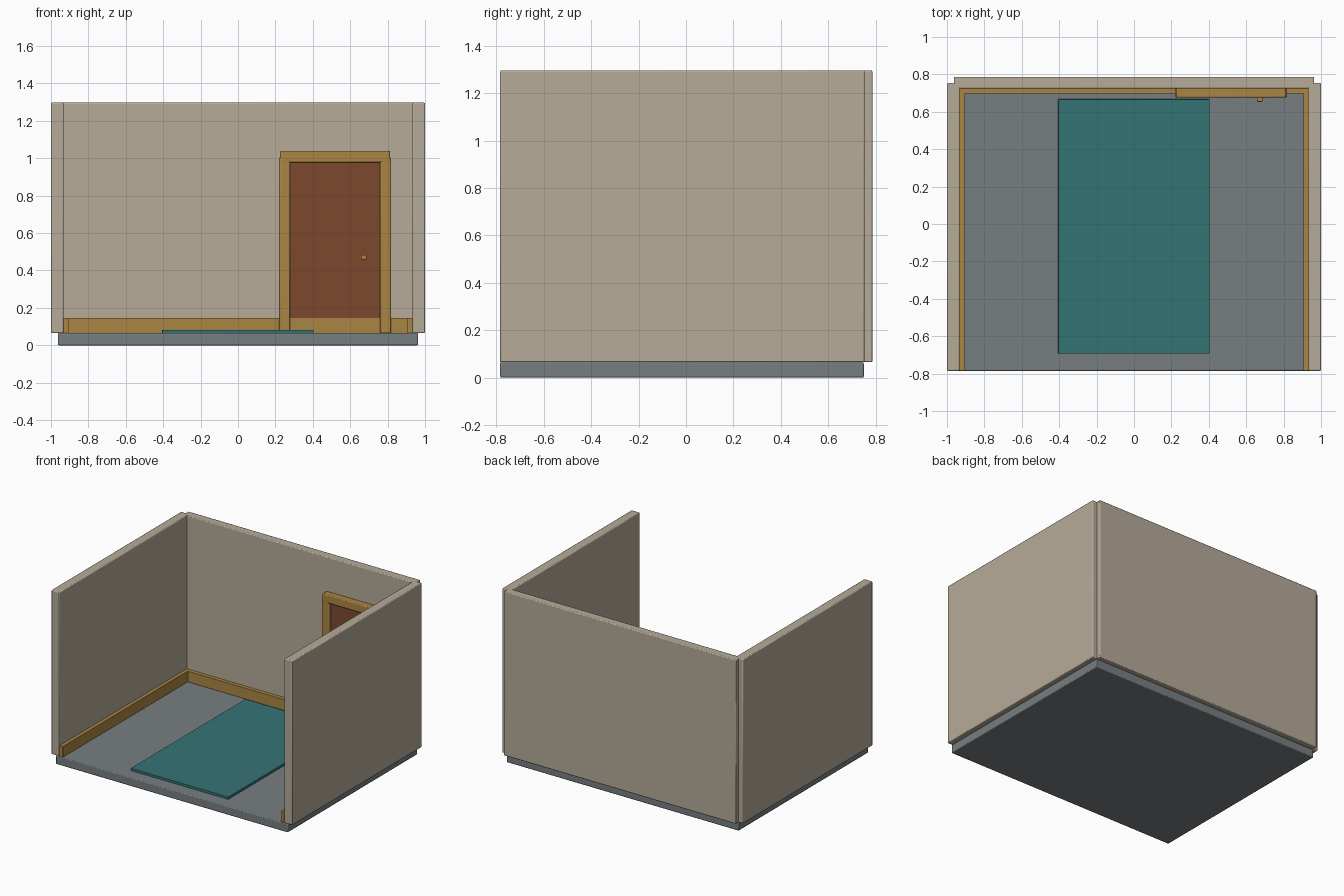
import bpy

if "Cube" in bpy.data.objects:
    bpy.data.objects.remove(bpy.data.objects["Cube"])


def make_material(name, srgb):
    mat = bpy.data.materials.new(name)
    lin = [((c / 255 + 0.055) / 1.055) ** 2.4 for c in srgb]
    mat.diffuse_color = (*lin, 1.0)
    mat.use_nodes = True
    mat.node_tree.nodes["Principled BSDF"].inputs["Base Color"].default_value = mat.diffuse_color
    return mat


wall_mat = make_material("warm beige plaster", (182, 171, 153))
floor_mat = make_material("slate grey", (119, 126, 129))
rug_mat = make_material("teal fabric", (53, 116, 117))
trim_mat = make_material("golden wood", (170, 133, 68))
door_mat = make_material("red brown wood", (125, 73, 47))


def box(name, x, y, z, mat, bevel=0.006):
    """Box between the given (min, max) ranges with softened edges."""
    bpy.ops.mesh.primitive_cube_add(
        size=1, location=[(r[0] + r[1]) / 2 for r in (x, y, z)])
    obj = bpy.context.object
    obj.name = name
    obj.scale = [r[1] - r[0] for r in (x, y, z)]
    bpy.ops.object.transform_apply(location=False, rotation=False, scale=True)
    obj.data.materials.append(mat)
    if bevel:
        mod = obj.modifiers.new("soft edges", 'BEVEL')
        mod.width = bevel
        mod.segments = 2
    bpy.ops.object.shade_smooth_by_angle()
    return obj


FLOOR_TOP = 0.065
WALL_TOP = 1.297
FRONT = -0.785

# Floor slab and rug
box("floor", (-0.963, 0.963), (FRONT, 0.751), (0, FLOOR_TOP), floor_mat)
box("rug", (-0.406, 0.404), (-0.693, 0.667), (FLOOR_TOP - 0.003, 0.083),
    rug_mat, 0.002)

# Back wall and its skirting board
box("back_wall", (-0.963, 0.963), (0.725, 0.787), (FLOOR_TOP, WALL_TOP), wall_mat)
box("back_skirting", (-0.935, 0.935), (0.697, 0.727), (FLOOR_TOP, 0.147),
    trim_mat, 0.002)

# Side walls and skirting boards, left and right
for side, s in (("left", -1), ("right", 1)):
    def span(a, b):
        return tuple(sorted((s * a, s * b)))
    box(side + "_wall", span(0.932, 1.0), (FRONT, 0.754),
        (FLOOR_TOP, WALL_TOP), wall_mat)
    box(side + "_skirting", span(0.905, 0.934), (FRONT, 0.729),
        (FLOOR_TOP, 0.147), trim_mat, 0.002)

# Door panel, frame and knob
box("door_panel", (0.276, 0.762), (0.702, 0.735), (0.10, 0.979), door_mat, 0.004)
box("left_door_jamb", (0.22, 0.278), (0.677, 0.729), (FLOOR_TOP, 1.005), trim_mat)
box("right_door_jamb", (0.76, 0.818), (0.677, 0.729), (FLOOR_TOP, 1.005), trim_mat)
box("door_lintel", (0.225, 0.813), (0.676, 0.729), (0.978, 1.04), trim_mat)
box("door_knob", (0.658, 0.687), (0.653, 0.706), (0.459, 0.484), trim_mat, 0.004)
